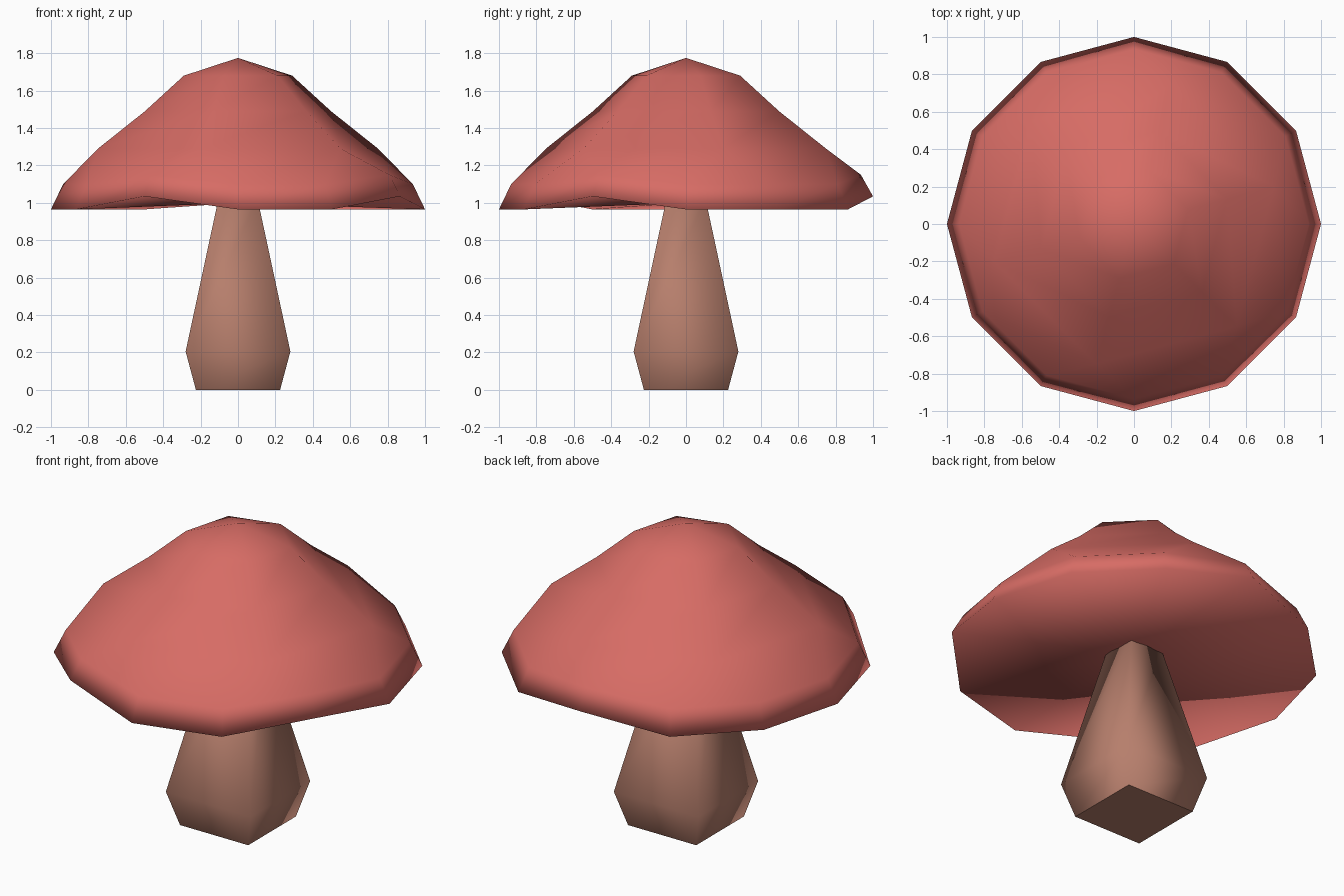
import bpy, bmesh, math

if "Cube" in bpy.data.objects:
    bpy.data.objects.remove(bpy.data.objects["Cube"])


def material(name, rgb):
    m = bpy.data.materials.new(name)
    m.diffuse_color = (*rgb, 1)
    m.use_nodes = True
    m.node_tree.nodes["Principled BSDF"].inputs["Base Color"].default_value = m.diffuse_color
    return m


def ring(bm, n, radius, z, start=0.0, lift=0.0, lifted=()):
    """Polygon of n vertices; the listed indices are raised by lift."""
    verts = []
    for i in range(n):
        a = math.radians(start + 360 * i / n)
        verts.append(bm.verts.new((radius * math.cos(a), radius * math.sin(a),
                                   z + (lift if i in lifted else 0))))
    return verts


def bridge(bm, a, b):
    n = len(a)
    for i in range(n):
        j = (i + 1) % n
        bm.faces.new((a[i], a[j], b[j], b[i]))


def fan(bm, loop, z):
    c = bm.verts.new((0, 0, z))
    for i in range(len(loop)):
        bm.faces.new((loop[i], loop[(i + 1) % len(loop)], c))


def finish(bm, name, mat):
    bmesh.ops.recalc_face_normals(bm, faces=bm.faces)
    for f in bm.faces:
        f.smooth = not (len(f.verts) == 4 and all(v.co.z < 0.001 for v in f.verts))
    me = bpy.data.meshes.new(name)
    bm.to_mesh(me)
    bm.free()
    me.materials.append(mat)
    ob = bpy.data.objects.new(name, me)
    bpy.context.collection.objects.link(ob)
    return ob


red = material("cap red", (0.68, 0.15, 0.13))
brown = material("stem brown", (0.47, 0.21, 0.15))

# Cap: twelve-sided wavy rim, narrowing to six-sided rings and an apex
bm = bmesh.new()
waves = (3, 8, 11)                       # rim corners that curl upward
rim = ring(bm, 12, 1.0, 0.965, 0, 0.07, waves)
edge = ring(bm, 12, 0.935, 1.10, 0, 0.05, waves)
low, mid, top = (ring(bm, 6, r, z, 15)
                 for r, z in ((0.775, 1.29), (0.515, 1.49), (0.30, 1.68)))
fan(bm, rim, 1.0)                        # underside
bridge(bm, rim, edge)
for k in range(6):                       # join 12 sides to 6
    a, b, c = edge[2 * k], edge[2 * k + 1], edge[(2 * k + 2) % 12]
    bm.faces.new((a, b, low[k]))
    bm.faces.new((b, c, low[(k + 1) % 6], low[k]))
bridge(bm, low, mid)
bridge(bm, mid, top)
fan(bm, top, 1.775)
finish(bm, "mushroom_cap", red)

# Stem: square, bulging near the base and tapering into the cap
bm = bmesh.new()
s = math.sqrt(2)
base, bulge, tip = (ring(bm, 4, h * s, z, 45)
                    for h, z in ((0.225, 0), (0.28, 0.205), (0.105, 1.02)))
bm.faces.new(base)
bridge(bm, base, bulge)
bridge(bm, bulge, tip)
bm.faces.new(tip)
finish(bm, "mushroom_stem", brown)
